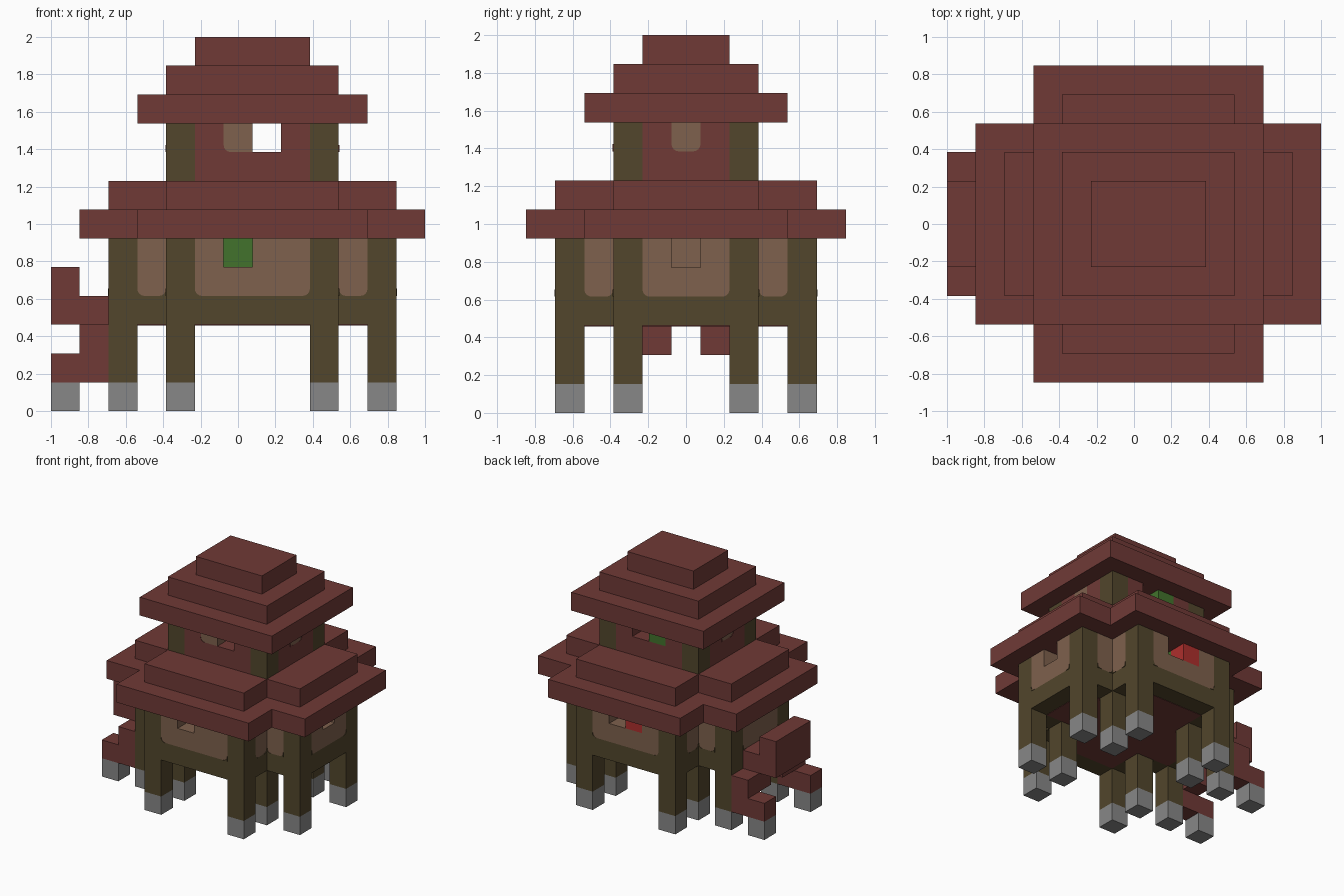
import bpy, bmesh, math
from mathutils import Vector

cube = bpy.data.objects.get("Cube")
if cube:
    bpy.data.objects.remove(cube)

U = 2 / 13          # side of one building block
SHIFT = 0.5         # the house sits half a block off centre
BOTH = (-1, 1)


def material(name, r, g, b):
    m = bpy.data.materials.new(name)
    m.use_nodes = True
    m.diffuse_color = (r, g, b, 1)
    m.node_tree.nodes["Principled BSDF"].inputs["Base Color"].default_value = (r, g, b, 1)
    return m


RED = material("roof red", .162, .042, .037)
OLIVE = material("timber olive", .084, .061, .025)
TAN = material("plaster tan", .209, .119, .074)
GREY = material("stone grey", .242, .242, .242)
GREEN = material("pane green", .054, .171, .025)
BRIGHT = material("pane red", .42, .028, .026)


def build(name, mat, solids):
    """Make one object from solids, each a flat outline and an extrusion vector."""
    bm = bmesh.new()
    for outline, push in solids:
        face = bm.faces.new([bm.verts.new(p) for p in outline])
        new = bmesh.ops.extrude_face_region(bm, geom=[face], use_keep_orig=True)
        moved = [v for v in new["geom"] if isinstance(v, bmesh.types.BMVert)]
        bmesh.ops.translate(bm, verts=moved, vec=push)
    bmesh.ops.recalc_face_normals(bm, faces=bm.faces)
    for v in bm.verts:
        v.co = Vector((v.co.x + SHIFT, v.co.y, v.co.z)) * U
    mesh = bpy.data.meshes.new(name)
    bm.to_mesh(mesh)
    bm.free()
    mesh.materials.append(mat)
    ob = bpy.data.objects.new(name, mesh)
    bpy.context.collection.objects.link(ob)


def box(x0, x1, y0, y1, z0, z1):
    return [(x0, y0, z0), (x1, y0, z0), (x1, y1, z0), (x0, y1, z0)], (0, 0, z1 - z0)


def centred(x, y, z0, z1):
    return box(-x, x, -y, y, z0, z1)


def cell(x, y, z0, z1):
    """One-block column centred on x, y."""
    return box(x - .5, x + .5, y - .5, y + .5, z0, z1)


def cross(wide, wide_y, narrow, long_y, z0, z1):
    """Plus-shaped slab."""
    quarter = [(wide, wide_y), (narrow, wide_y), (narrow, long_y)]
    pts = quarter + [(-x, y) for x, y in reversed(quarter)]
    pts += [(-x, -y) for x, y in quarter] + [(x, -y) for x, y in reversed(quarter)]
    return [(x, y, z0) for x, y in pts], (0, 0, z1 - z0)


def fillet(axis, plane, s, z, inward, r=.25, t=.025):
    """Thin plate rounding the lower corner of a panel."""
    arc = [i * math.pi / 8 for i in range(5)]
    flat = [(s, z)] + [(s + inward * r * (1 - math.cos(a)), z + r * (1 - math.sin(a)))
                       for a in arc]
    if axis == "y":
        return [(a, plane - t, b) for a, b in flat], (0, 2 * t, 0)
    return [(plane - t, a, b) for a, b in flat], (2 * t, 0, 0)


# Legs, feet and posts at the outer and inner corners of the plus plan
spots = [(sx * x, sy * y) for x, y in ((4.5, 2), (2.5, 4), (2.5, 2)) for sx in BOTH for sy in BOTH]
build("feet", GREY, [cell(x, y, 0, 1) for x, y in spots])
build("legs", OLIVE, [cell(x, y, 1, 3) for x, y in spots])
build("corner_posts", OLIVE, [cell(x, y, 4, 6) for x, y in spots])

# Floor frame with a red floor inside it
build("floor_frame", OLIVE, [cross(5, 2.5, 3, 4.5, 3, 4)])
build("floor_boards", RED, [cross(4, 1.5, 2, 3.5, 2.98, 4.02)])

# Lower walls with window openings
build("front_wall", TAN, [box(-2, 2, -4.5, -3.5, 4, 5),
                          box(-2, -1, -4.5, -3.5, 5, 6), box(0, 2, -4.5, -3.5, 5, 6)])
build("back_wall", TAN, [box(-2, 2, 3.5, 4.5, 4, 5),
                         box(-2, -1, 3.5, 4.5, 5, 6), box(1, 2, 3.5, 4.5, 5, 6)])
build("left_wall", TAN, [box(4, 5, -1.5, 1.5, 4, 5)] + [cell(4.5, s, 5, 6) for s in BOTH])
build("right_wall", TAN, [box(-5, -4, -1.5, 1.5, 4, 6)])
build("return_walls", TAN, [cell(sx * x, sy * y, 4, 6) for x, y in ((3.5, 2), (2.5, 3))
                            for sx in BOTH for sy in BOTH])
build("back_window_pane", BRIGHT, [cell(-.5, 4, 5, 6)])
build("inner_pane", GREEN, [cell(-.5, 3, 5, 6)])

# Rounded lower corners of the plaster panels
corners = []
for a in BOTH:
    for b in BOTH:
        corners += [fillet("y", a * 4.5, b * 2, 4, -b), fillet("x", a * 5, b * 1.5, 4, -b),
                    fillet("y", a * 2.5, b * 4, 4, -b), fillet("y", a * 2.5, b * 3, 4, b),
                    fillet("x", a * 3, b * 3.5, 4, -b), fillet("x", a * 3, b * 2.5, 4, b)]
build("panel_corners", OLIVE, corners)

# Lower roof in two plus-shaped tiers
build("lower_eaves", RED, [cross(6, 3.5, 4, 5.5, 6, 7)])
build("lower_roof", RED, [cross(5, 2.5, 3, 4.5, 7, 8)])

# Upper room
build("upper_posts", OLIVE, [cell(x * 2.5, y * 2, 8, 10) for x in BOTH for y in BOTH])
upper = []
for s in BOTH:
    upper += [box(-2, 2, s * 2 - .5, s * 2 + .5, 8, 9)]
    upper += [cell(x * 1.5, s * 2, 9, 10) for x in BOTH]
    upper += [box(s * 2.5 - .5, s * 2.5 + .5, -1.5, 1.5, 8, 9)]
    upper += [cell(s * 2.5, y, 9, 10) for y in BOTH]
build("upper_walls", RED, upper)
build("upper_panes", TAN, [cell(-.5, -2, 9, 10)] + [cell(s * 2.5, 0, 9, 10) for s in BOTH])
build("upper_back_pane", GREEN, [cell(-.5, 2, 9, 10)])
build("upper_pane_corners", RED, [fillet("y", -2.5, -1, 9, 1)] +
      [fillet("x", a * 3, b * .5, 9, -b) for a in BOTH for b in BOTH])

# Upper roof in three shrinking tiers
for i, name in enumerate(("upper_eaves", "upper_roof", "roof_cap")):
    build(name, RED, [centred(4 - i, 3.5 - i, 10 + i, 11 + i)])

# Balcony with a stair winding down on each side
build("balcony_floor", RED, [box(-6, -5, -1.5, 1.5, 3, 4)])
build("balcony_rail", RED, [box(-7, -6, -1.5, 1.5, 3, 5)])
build("stair_steps", RED, [cell(-5.5, s, 2, 3) for s in BOTH] +
      [cell(-5.5, s * 2, 1, 3) for s in BOTH] + [cell(-6.5, s * 2, 1, 2) for s in BOTH])
build("stair_feet", GREY, [cell(-6.5, s * 2, 0, 1) for s in BOTH])
